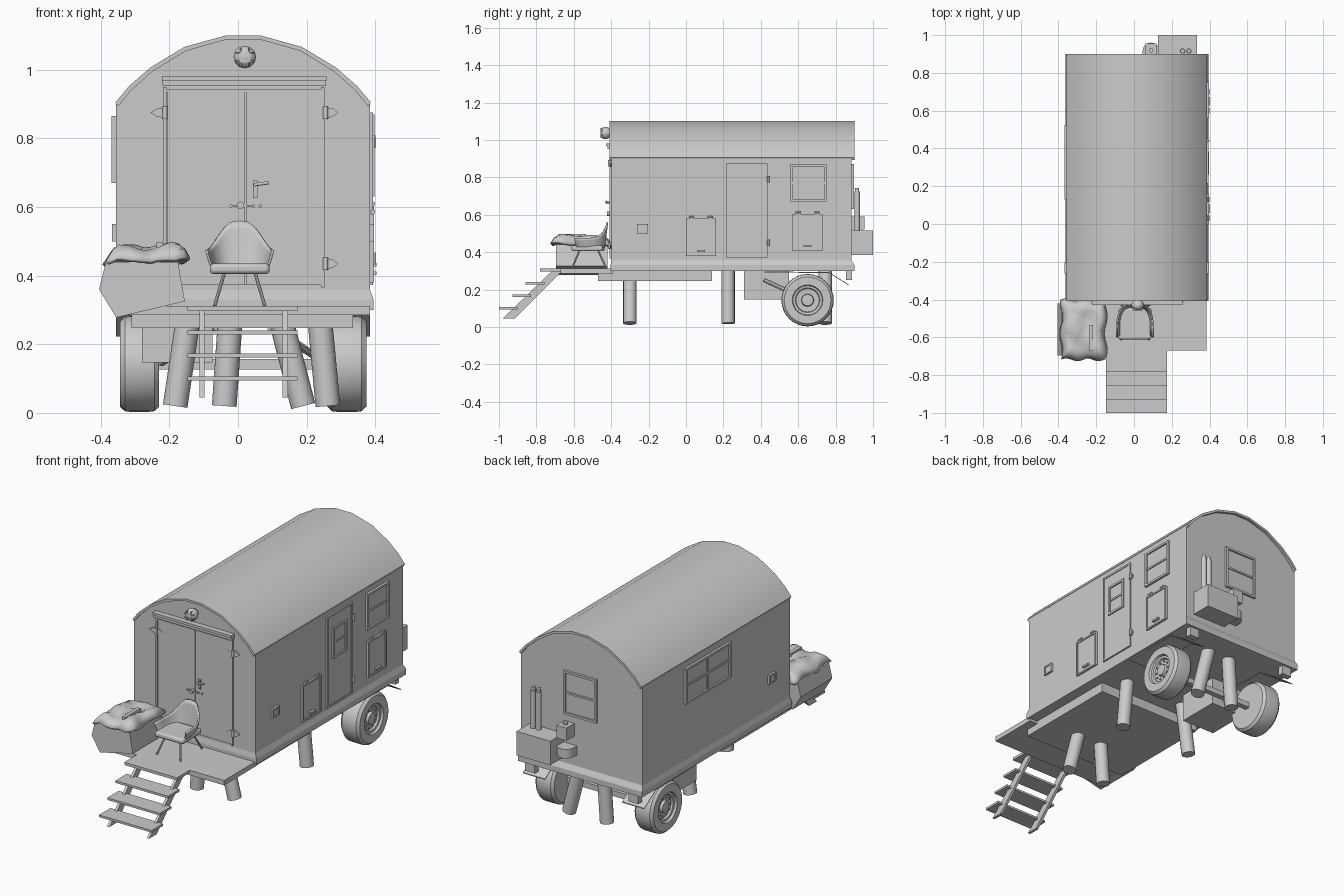
import bpy, bmesh, math, random
from mathutils import Vector

if "Cube" in bpy.data.objects:
    bpy.data.objects.remove(bpy.data.objects["Cube"])
random.seed(4)
CX = 0.015                                   # wagon centre line
XL, XR, YF, YB = -0.355, 0.385, -0.398, 0.885  # wall planes

def make(name, verts, faces, smooth=None, bevel=0, solid=0):
    me = bpy.data.meshes.new(name)
    me.from_pydata([tuple(v) for v in verts], [], faces)
    bm = bmesh.new(); bm.from_mesh(me)
    bmesh.ops.recalc_face_normals(bm, faces=bm.faces)
    bm.to_mesh(me); bm.free()
    ob = bpy.data.objects.new(name, me)
    bpy.context.collection.objects.link(ob)
    if smooth:
        me.shade_smooth(); me.set_sharp_from_angle(angle=math.radians(smooth))
    if solid:
        m = ob.modifiers.new("thickness", 'SOLIDIFY'); m.thickness = solid; m.offset = 0
    if bevel:
        m = ob.modifiers.new("bevel", 'BEVEL'); m.width = bevel; m.segments = 2
    return ob

def loft(name, rings, cap=True, **k):
    n = len(rings[0])
    f = [(i*n+j, i*n+(j+1) % n, (i+1)*n+(j+1) % n, (i+1)*n+j) for i in range(len(rings)-1) for j in range(n)]
    if cap:
        f += [tuple(range(n)), tuple((len(rings)-1)*n+j for j in range(n))]
    return make(name, [v for r in rings for v in r], f, **k)

def rect(x0, x1, y0, y1, z):
    return [(x0, y0, z), (x1, y0, z), (x1, y1, z), (x0, y1, z)]

def box(name, x0, x1, y0, y1, z0, z1, **k):
    return loft(name, [rect(x0, x1, y0, y1, z0), rect(x0, x1, y0, y1, z1)], **k)

def prism(name, pts, axis, a, b, **k):
    at = (lambda p, t: (t, p[0], p[1])) if axis == 'x' else (lambda p, t: (p[0], t, p[1]))
    return loft(name, [[at(p, t) for p in pts] for t in (a, b)], **k)

def cyl(name, p0, p1, r, n=16, r2=None):
    p0, p1 = Vector(p0), Vector(p1)
    q = (p1-p0).to_track_quat('Z', 'Y')
    ring = lambda p, r: [p + q @ Vector((r*math.cos(2*math.pi*i/n), r*math.sin(2*math.pi*i/n), 0)) for i in range(n)]
    return loft(name, [ring(p0, r), ring(p1, r2 or r)], smooth=40)

def on_wall(name, w, u0, u1, z0, z1, out, **k):
    """Flat piece on wall R/L (u = y) or F/B (u = x)."""
    if w == 'R': return box(name, XR-.004, XR+out, u0, u1, z0, z1, **k)
    if w == 'L': return box(name, XL-out, XL+.004, u0, u1, z0, z1, **k)
    if w == 'F': return box(name, u0, u1, YF-out, YF+.004, z0, z1, **k)
    return box(name, u0, u1, YB-.004, YB+out, z0, z1, **k)

def frame(name, w, u0, u1, z0, z1, t, out):
    on_wall(name+"_left", w, u0, u0+t, z0, z1, out)
    on_wall(name+"_right", w, u1-t, u1, z0, z1, out)
    on_wall(name+"_bottom", w, u0+t, u1-t, z0, z0+t, out)
    on_wall(name+"_top", w, u0+t, u1-t, z1-t, z1, out)

def window(name, w, u0, u1, z0, z1, upright=False):
    frame(name, w, u0, u1, z0, z1, .012, .013)
    on_wall(name+"_glass", w, u0+.01, u1-.01, z0+.01, z1-.01, .004)
    zm, um = (z0+z1)/2, (u0+u1)/2
    on_wall(name+"_crossbar", w, u0+.01, u1-.01, zm-.005, zm+.005, .01)
    if upright:
        on_wall(name+"_upright", w, um-.006, um+.006, z0+.01, z1-.01, .011)

# Wagon body with arched gables, and roof shell
arc = [(-.357, .905), (-.318, .952), (-.255, 1.007), (-.155, 1.067), (-.035, 1.1),
       (.065, 1.1), (.185, 1.067), (.285, 1.007), (.348, .952), (.387, .905)]
inner = [(CX+(x-CX)*.98, z-.012) for x, z in arc]
prism("body", [(XL, .33), (XL, .9)] + inner[1:-1] + [(XR, .9), (XR, .33)], 'y', YF, YB)
prism("roof", arc + inner[::-1], 'y', -.408, .9, smooth=35)

# Skirt with sloped top edge, porch, sub-frame
loft("skirt", [rect(XL-.008, XR+.01, YF-.006, .9, .3), rect(XL-.008, XR+.01, YF-.006, .9, .33),
               rect(XL, XR, YF, YB, .358)])
box("porch", -.35, XR, -.67, -.39, .285, .312)
box("porch_landing", -.147, .174, -.78, -.66, .297, .312)
box("subframe", -.31, .335, -.47, .14, .247, .3)
for x in (-.3, .33):
    box("rear_bracket", x-.03, x+.03, .855, .888, .25, .302)

# Stairs
for i, (y, z) in enumerate([(-.857, .234), (-.928, .167), (-1.0, .1)]):
    box(f"step_{i+1}", -.147, .174, y, y+.1, z-.006, z+.006)
for x in (-.112, .13):
    prism("stair_stringer", [(-.715, .3), (-.66, .3), (-.915, .045), (-.98, .045)], 'x', x, x+.015)

# Splayed support legs: bottom x, top x, y
for xb, xt, y in [(.19, .115, -.3), (-.04, -.02, -.3), (.262, .235, .225),
                  (-.183, -.14, .225), (.19, .115, .745), (-.04, -.02, .745)]:
    cyl("support_leg", (xb, y, .02), (xt, y, .31), .036, 16)

# Wheels, axle and mudguards, mirrored about the centre line
tyre = [(.07, .0), (.125, .0), (.138, .014), (.14, .03), (.14, .085), (.138, .1), (.125, .114),
        (.082, .114), (.078, .102), (.066, .1), (.062, .09), (.034, .088), (.03, .102), (.012, .104)]
N = 32
for s in (-1, 1):
    c = lambda x: CX + s*(.245+x)
    loft("wheel", [[(c(o), .65+r*math.cos(2*math.pi*i/N), .143+r*math.sin(2*math.pi*i/N))
                    for i in range(N)] for r, o in tyre], smooth=35)
    for i in range(10):
        a = i*math.pi/5
        y, z = .65+.05*math.cos(a), .143+.05*math.sin(a)
        cyl("wheel_nut", (c(.085), y, z), (c(.096), y, z), .005, 6)
    g = [(.42, .292), (.765, .288), (.87, .222)]
    prism("mudguard", g + [(y, z+.005) for y, z in g[::-1]], 'x', c(-.01), c(.125))
    cyl("axle_brace", (c(0), .65, .143), (CX+s*.08, .42, .25), .012, 8)
box("axle", -.23, .26, .635, .665, .127, .157)
box("underfloor_box", -.28, -.075, .31, .55, .147, .302)

# Hinges: pointed leaf plus knuckle
def hinge(w, u, z):
    leaf = [(-.042, 0), (-.025, .011), (.0, .016), (.022, .012), (.036, 0), (.022, -.012), (0, -.016), (-.025, -.011)]
    k = .4 if w == 'R' else 1
    pts = [(u+a*k, z+b) for a, b in leaf]
    if w == 'F':
        prism("hinge_leaf", pts, 'y', YF-.008, YF)
        cyl("hinge_pin", (u, YF-.012, z-.018), (u, YF-.012, z+.018), .007, 10)
    else:
        prism("hinge_leaf", pts, 'x', XR, XR+.008)
        cyl("hinge_pin", (XR+.01, u, z-.018), (XR+.01, u, z+.018), .006, 10)

# Front double door with lintel, hinges, lock and lamp
on_wall("left_door", 'F', -.205, .018, .372, .935, .006)
on_wall("right_door", 'F', .022, .245, .372, .935, .006)
for x in (-.213, .247):
    on_wall("door_post", 'F', x-.005, x+.005, .365, .95, .01)
on_wall("door_meeting_strip", 'F', .017, .025, .372, .94, .011)
on_wall("door_head", 'F', -.213, .25, .935, .943, .009)
on_wall("lintel", 'F', -.22, .256, .952, .968, .022)
on_wall("lintel_cap", 'F', -.222, .258, .968, .982, .03)
for x in (-.213, .255):
    for z in (.435, .875):
        hinge('F', x, z)
on_wall("lock_plate", 'F', .043, .057, .627, .678, .012)
cyl("handle_spindle", (.05, YF, .665), (.05, YF-.03, .665), .005, 10)
cyl("door_lever", (.05, YF-.028, .665), (.09, YF-.028, .671), .005, 10)
cyl("door_knob", (.007, YF, .605), (.007, YF-.025, .605), .011, 12)
on_wall("latch_bar", 'F', -.025, .04, .6, .606, .014)
for x in (-.02, .045, .065):
    cyl("latch_bolt", (x, YF, .603), (x, YF-.012, .603), .005, 8)
lamp = [(.02, .0), (.026, .012), (.033, .024), (.033, .036), (.026, .05), (.012, .057)]
loft("gable_lamp", [[(.02+r*math.cos(i*math.pi/6), -.4-o, 1.037+r*math.sin(i*math.pi/6))
                     for i in range(12)] for r, o in lamp], smooth=40)
for d in (-.012, .012):
    box("lamp_guard_upright", .02+d-.002, .02+d+.002, -.458, -.44, 1.01, 1.064)
    box("lamp_guard_bar", -.007, .047, -.458, -.44, 1.037+d-.002, 1.037+d+.002)

# Right side: door with glazed panel, window, hatches
frame("side_door_frame", 'R', .215, .435, .372, .875, .01, .009)
on_wall("side_door", 'R', .225, .425, .382, .865, .005)
window("side_door_window", 'R', .262, .385, .63, .8)
for z in (.45, .79):
    hinge('R', .44, z)
window("right_window", 'R', .56, .75, .67, .87)
for y0, y1, z0, z1 in [(0, .16, .38, .58), (.57, .73, .405, .603)]:
    frame("hatch_frame", 'R', y0, y1, z0, z1, .008, .011)
    on_wall("hatch_panel", 'R', y0+.008, y1-.008, z0+.008, z1-.008, .006)
    for y in (y0+.03, y1-.03):
        cyl("hatch_hinge", (XR+.008, y-.014, z1+.006), (XR+.008, y+.014, z1+.006), .007, 8)
    m = (y0+y1)/2
    on_wall("hatch_handle", 'R', m-.022, m+.022, z0+.022, z0+.032, .018)

# Sockets on both sides, left and rear windows
for w in 'RL':
    frame("socket_rim", w, -.262, -.203, .5, .55, .008, .012)
    on_wall("socket_cover", w, -.254, -.211, .508, .542, .008)
window("left_window", 'L', .13, .525, .67, .865, True)
window("rear_window", 'B', -.08, .12, .63, .87)

# Rear utility box, twin bottles, meter box and rounded tray
box("rear_box", .127, .333, YB-.004, 1.0, .385, .517)
for x in (.257, .29):
    cyl("rear_pipe", (x, .915, .515), (x, .915, .725), .015, 12)
    cyl("rear_pipe_cap", (x, .915, .725), (x, .915, .742), .011, 12)
box("meter_box", .06, .12, YB-.004, .955, .52, .59)
cyl("meter_cap", (.09, .92, .59), (.09, .92, .6), .012, 10)
tray = [(.045, YB)] + [(.09-.045*math.cos(i*math.pi/8), .915+.045*math.sin(i*math.pi/8)) for i in range(9)] + [(.135, YB)]
loft("round_tray", [[(x, y, z) for x, y in tray] for z in (.42, .47)], smooth=40)

# Bucket chair on the porch: wrap-around shell, cushion, splayed legs
U, V = 20, 6
sv = []
for j in range(V+1):
    t = j/V
    for i in range(U+1):
        a = math.pi*i/U
        c, s = math.cos(a), max(0, math.sin(a))
        w = .07 + .027*t**.6
        x = .005 + math.copysign(abs(c)**.6, c)*w*(1-.15*t*s**3)
        sv.append((x, -.6+.02*(1-t)+(.14+.04*t)*s**.6, .41+t*(.065+.085*s**4)))
R = U+1
make("chair_shell", sv, [(j*R+i, j*R+i+1, (j+1)*R+i+1, (j+1)*R+i) for j in range(V) for i in range(U)],
     smooth=60, solid=.008)
box("chair_seat", -.082, .092, -.612, -.445, .405, .435, bevel=.01, smooth=40)
for sx in (-1, 1):
    for y0, y1 in ((-.57, -.61), (-.47, -.425)):
        cyl("chair_leg", (.005+sx*.045, y0, .408), (.005+sx*.073, y1, .312), .005, 8)

# Slumped crate beside the door, covered by a rumpled cloth
prism("crate", [(-.385, .44), (-.175, .44), (-.155, .325), (-.355, .278), (-.405, .36)], 'y', -.695, -.42)
G = 16
cv = []
for j in range(G+1):
    for i in range(G+1):
        u, v = i/G, j/G
        e = max(abs(u-.5), abs(v-.5))*2
        drop = .035*max(0, (e-.8)/.2)
        bump = .01*math.sin(9*u+4*v)*math.cos(7*v-2*u) + random.uniform(-.003, .003)
        cv.append((-.382+.23*u+.008*math.sin(11*v), -.715+.31*v+.007*math.sin(13*u), .473+bump-drop+.012*(1-v)*u))
make("crate_cloth", cv, [(j*(G+1)+i, j*(G+1)+i+1, (j+1)*(G+1)+i+1, (j+1)*(G+1)+i)
                         for j in range(G) for i in range(G)], smooth=60, solid=.012)
box("cloth_slat", -.238, -.218, -.67, -.535, .475, .497)
